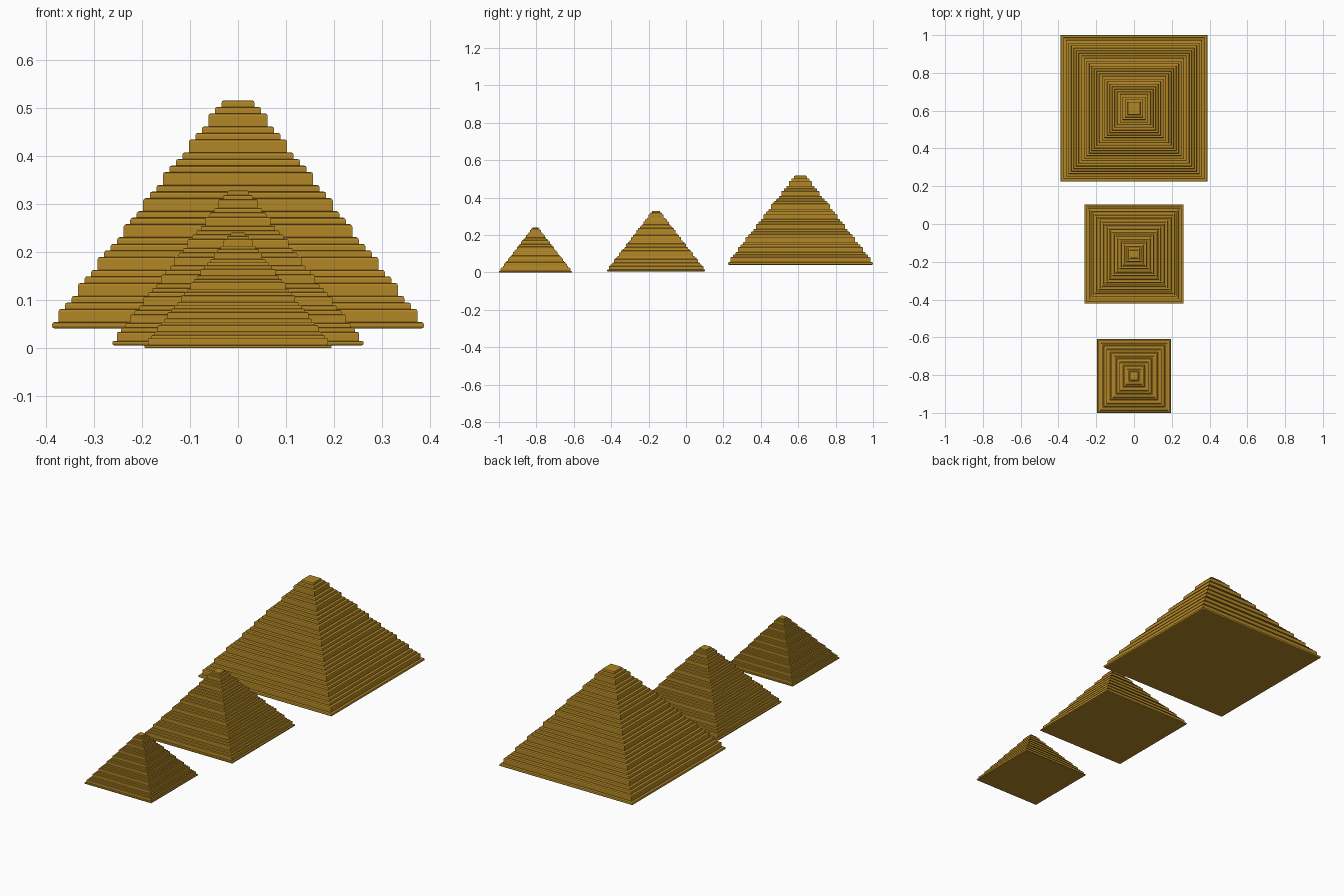
import bpy, bmesh, math

cube = bpy.data.objects.get("Cube")
if cube:
    bpy.data.objects.remove(cube, do_unlink=True)

# Sandstone colour
stone = bpy.data.materials.new("golden sandstone")
stone.use_nodes = True
colour = (0.44, 0.24, 0.019, 1)
stone.diffuse_color = colour
bsdf = stone.node_tree.nodes["Principled BSDF"]
bsdf.inputs["Base Color"].default_value = colour
bsdf.inputs["Roughness"].default_value = 0.9

LAYERS = 35
STEPS_IN = 26


def inset(layer):
    """Steps inward at a layer; every fourth or fifth course is a double one."""
    return layer - max(0, math.ceil(3 * (layer - 1) / 13))


def step_profile(half, height):
    """Half-width and height pairs running up the stepped side."""
    rise = height / LAYERS
    run = rise
    r = rise * 0.4
    corner = [(r * (1 - math.cos(a)), r * (1 - math.sin(a)))
              for a in (0, math.pi / 4, math.pi / 2)]
    points = [(half - dx, dz) for dx, dz in reversed(corner)]
    for k in range(LAYERS):
        width = half - run * inset(k)
        top = rise * (k + 1)
        if k == LAYERS - 1 or inset(k + 1) > inset(k):
            # Rounded lip, then the flat tread
            points += [(width - dx, top - dz) for dx, dz in corner]
            if k < LAYERS - 1:
                points.append((width - run, top))
    return points


def pyramid(name, y, base, half, height):
    bm = bmesh.new()
    rings = []
    for w, z in step_profile(half, height):
        rings.append([bm.verts.new((sx * w, sy * w, z))
                      for sx, sy in ((-1, -1), (1, -1), (1, 1), (-1, 1))])
    for low, high in zip(rings, rings[1:]):
        for i in range(4):
            j = (i + 1) % 4
            bm.faces.new((low[i], low[j], high[j], high[i]))
    bm.faces.new(reversed(rings[0]))
    bm.faces.new(rings[-1])
    mesh = bpy.data.meshes.new(name)
    bm.to_mesh(mesh)
    bm.free()
    mesh.materials.append(stone)
    obj = bpy.data.objects.new(name, mesh)
    obj.location = (0, y, base)
    bpy.context.collection.objects.link(obj)


# Three pyramids in a row, smallest in front
pyramid("small_pyramid", -0.805, 0.0, 0.195, 0.241)
pyramid("middle_pyramid", -0.16, 0.006, 0.262, 0.323)
pyramid("great_pyramid", 0.612, 0.041, 0.388, 0.476)
